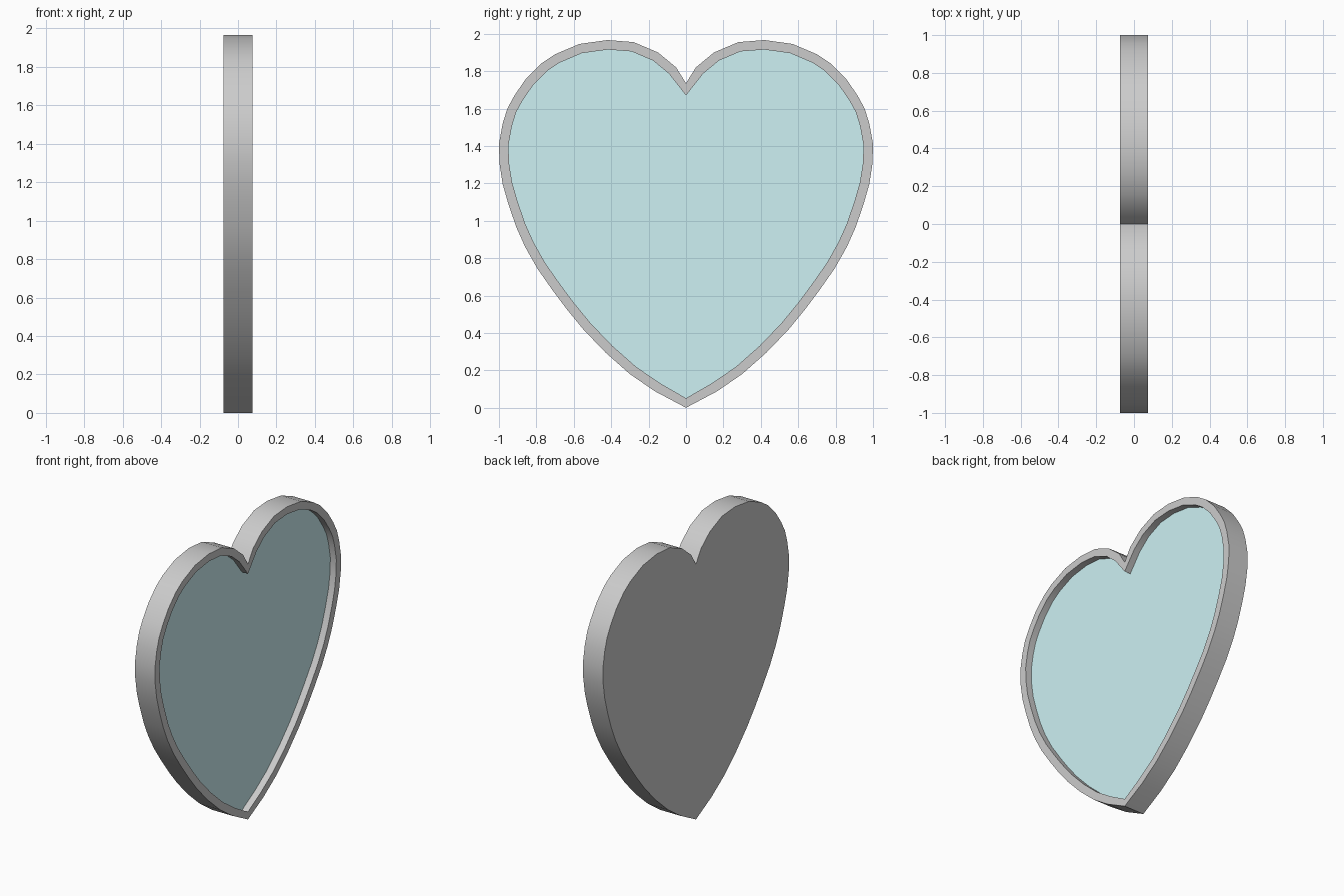
import bpy, bmesh
from mathutils import Vector

if "Cube" in bpy.data.objects:
    bpy.data.objects.remove(bpy.data.objects["Cube"])

# Half of the heart outline (y, z), from bottom tip to top notch
HALF = [(0, 0), (.166, .088), (.30, .18), (.43, .295), (.55, .42), (.64, .53),
        (.716, .632), (.795, .745), (.86, .86), (.907, .965), (.95, 1.09),
        (.98, 1.195), (.997, 1.305), (1, 1.41), (.98, 1.52), (.955, 1.60),
        (.917, 1.67), (.855, 1.76), (.775, 1.84), (.70, 1.89), (.57, 1.945),
        (.42, 1.966), (.28, 1.955), (.15, 1.90), (.053, 1.82), (0, 1.735)]
BACK, FRONT, PANE, RIM = -0.075, 0.075, 0.03, 0.051

outer = [Vector(p) for p in HALF] + [Vector((-y, z)) for y, z in HALF[-2:0:-1]]


def inset(pts, d):
    """Move each point inward along its averaged normal."""
    out = []
    for i, p in enumerate(pts):
        a = (p - pts[i - 1]).normalized()
        b = (pts[(i + 1) % len(pts)] - p).normalized()
        t = (a + b).normalized()
        k = 0.065 if i == len(HALF) - 1 else d
        out.append(p + Vector((-t.y, t.x)) * k)
    return out


inner = inset(outer, RIM)


def make_object(name, loops, cap_start, cap_end):
    """Skin a list of (x, outline) loops, optionally capping the ends."""
    bm = bmesh.new()
    rings = [[bm.verts.new((x, p.x, p.y)) for p in pts] for x, pts in loops]
    n = len(rings[0])
    for r, s in zip(rings, rings[1:]):
        for i in range(n):
            j = (i + 1) % n
            bm.faces.new((r[i], r[j], s[j], s[i]))
    if cap_start:
        bm.faces.new(rings[0][::-1])
    if cap_end:
        bm.faces.new(rings[-1])
    me = bpy.data.meshes.new(name)
    bm.to_mesh(me)
    bm.free()
    ob = bpy.data.objects.new(name, me)
    bpy.context.collection.objects.link(ob)
    bpy.ops.object.select_all(action='DESELECT')
    ob.select_set(True)
    bpy.context.view_layer.objects.active = ob
    bpy.ops.object.shade_smooth_by_angle()
    return ob


# Frame: flat back, outer wall, front rim, inner wall
make_object("heart_frame", [(BACK, outer), (FRONT, outer), (FRONT, inner), (PANE, inner)], True, False)

# Recessed glass pane
glass = make_object("mirror_glass", [(PANE, inner)], False, True)
mat = bpy.data.materials.new("glass_teal")
mat.diffuse_color = (0.61, 0.88, 0.9, 1)
mat.use_nodes = True
mat.node_tree.nodes["Principled BSDF"].inputs["Base Color"].default_value = mat.diffuse_color
glass.data.materials.append(mat)
